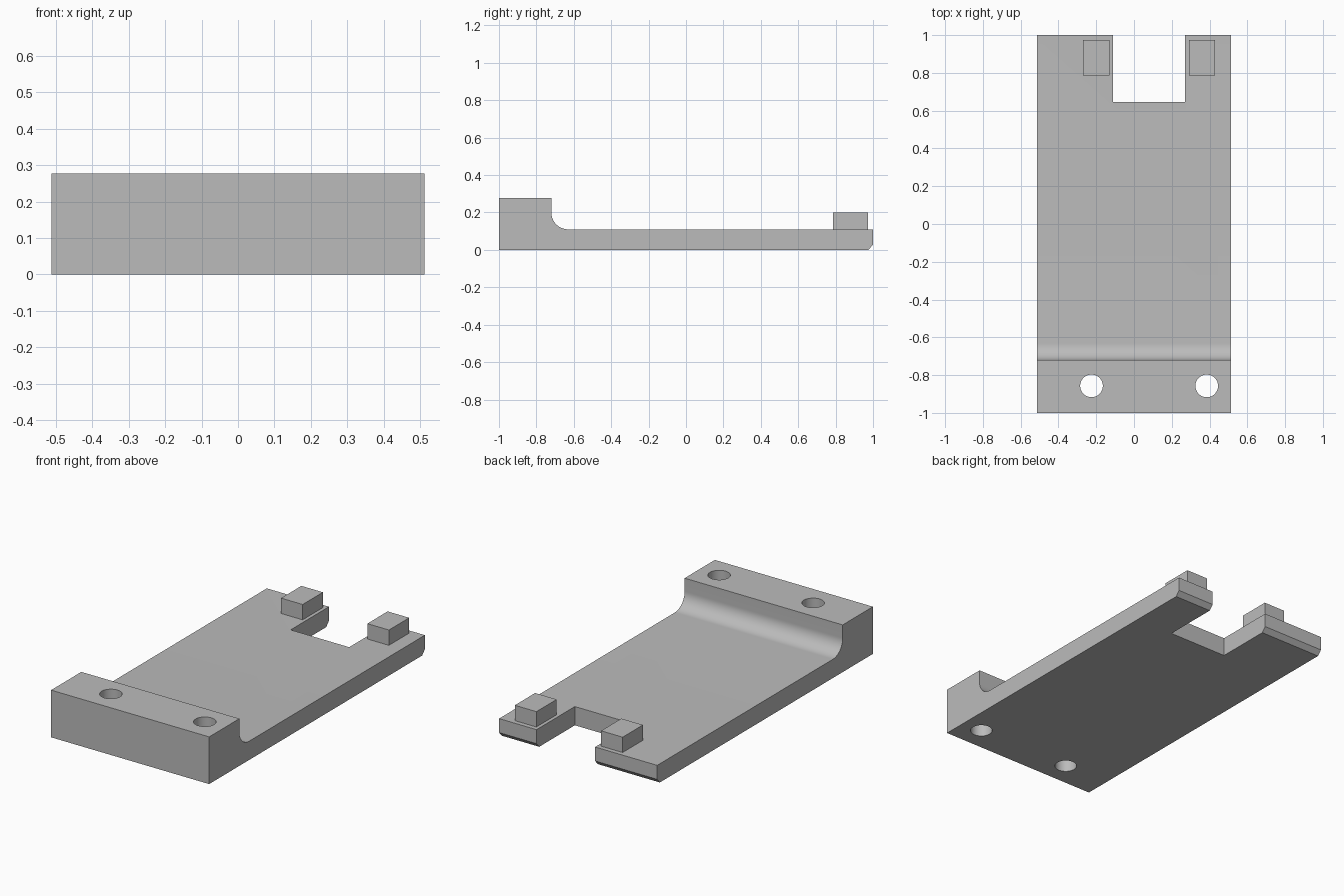
import bpy, bmesh, math

cube = bpy.data.objects.get("Cube")
if cube:
    bpy.data.objects.remove(cube, do_unlink=True)

grey = bpy.data.materials.new("plain_grey")
grey.use_nodes = True
colour = (0.5, 0.5, 0.5, 1)
grey.diffuse_color = colour
grey.node_tree.nodes["Principled BSDF"].inputs["Base Color"].default_value = colour

HALF_WIDTH = 0.513
PLATE_TOP = 0.11
BLOCK_TOP = 0.277


def finish(name, bm):
    bmesh.ops.recalc_face_normals(bm, faces=bm.faces)
    mesh = bpy.data.meshes.new(name)
    bm.to_mesh(mesh)
    bm.free()
    mesh.materials.append(grey)
    obj = bpy.data.objects.new(name, mesh)
    bpy.context.collection.objects.link(obj)
    return obj


def box(name, x0, x1, y0, y1, z0, z1):
    bm = bmesh.new()
    bmesh.ops.create_cube(bm, size=1)
    for v in bm.verts:
        v.co = (x1 if v.co.x > 0 else x0, y1 if v.co.y > 0 else y0, z1 if v.co.z > 0 else z0)
    return finish(name, bm)


def cut(target, cutter):
    mod = target.modifiers.new(cutter.name, "BOOLEAN")
    mod.operation = "DIFFERENCE"
    mod.solver = "EXACT"
    mod.object = cutter
    bpy.context.view_layer.objects.active = target
    bpy.ops.object.modifier_apply(modifier=mod.name)
    bpy.data.objects.remove(cutter, do_unlink=True)


# Side profile: raised block, concave fillet, flat plate, chamfered far edge
radius, wall_y, steps = 0.09, -0.72, 16
profile = [(-1, 0), (-1, BLOCK_TOP), (wall_y, BLOCK_TOP)]
for i in range(steps + 1):
    a = math.pi + i / steps * math.pi / 2
    profile.append((wall_y + radius + radius * math.cos(a),
                    PLATE_TOP + radius + radius * math.sin(a)))
profile += [(1, PLATE_TOP), (1, 0.028), (0.975, 0)]

bm = bmesh.new()
side = bm.faces.new([bm.verts.new((-HALF_WIDTH, y, z)) for y, z in profile])
swept = bmesh.ops.extrude_face_region(bm, geom=[side])["geom"]
bmesh.ops.translate(bm, vec=(2 * HALF_WIDTH, 0, 0),
                    verts=[v for v in swept if isinstance(v, bmesh.types.BMVert)])
plate = finish("base_plate", bm)

# Notch in the far end
cut(plate, box("notch_cutter", -0.11, 0.27, 0.645, 1.1, -0.1, 0.3))

# Screw holes through the raised block
for x in (-0.225, 0.385):
    bm = bmesh.new()
    bmesh.ops.create_cone(bm, cap_ends=True, segments=48, radius1=0.06, radius2=0.06, depth=1)
    bmesh.ops.translate(bm, verts=bm.verts, vec=(x, -0.857, 0))
    cut(plate, finish("hole_cutter", bm))

# Smooth fillet and holes, sharp edges elsewhere
bpy.ops.object.select_all(action="DESELECT")
plate.select_set(True)
bpy.context.view_layer.objects.active = plate
bpy.ops.object.shade_smooth_by_angle(angle=math.radians(25))

# Locating pegs beside the notch
for name, x in (("right_peg", -0.27), ("left_peg", 0.29)):
    box(name, x, x + 0.14, 0.785, 0.973, PLATE_TOP - 0.01, 0.2)
